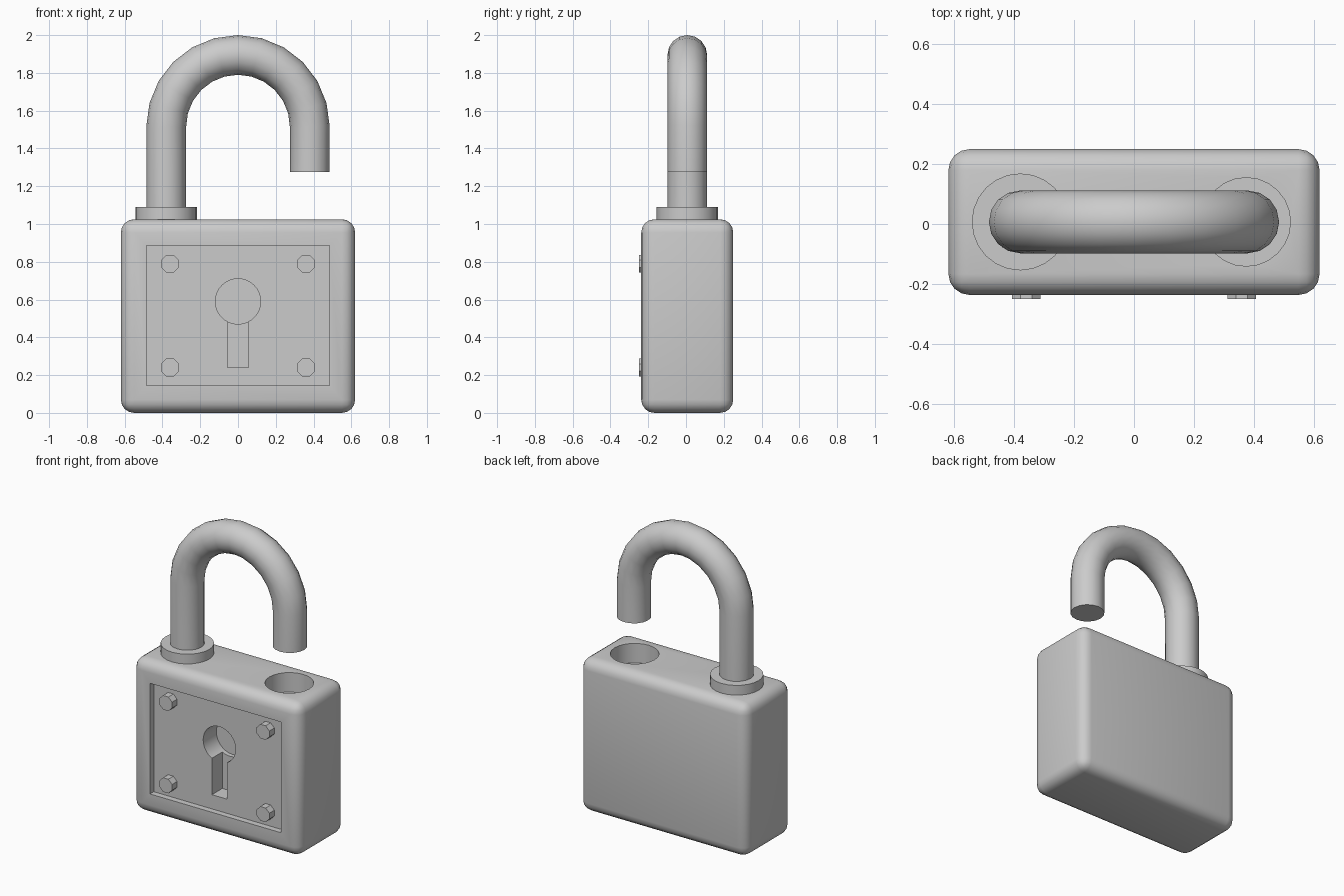
import bpy
from math import radians, cos, sin, pi

if "Cube" in bpy.data.objects:
    bpy.data.objects.remove(bpy.data.objects["Cube"])

CY = 0.007           # depth centre of body and shackle
FRONT = -0.237       # front face of body
FLOOR = FRONT + 0.04 # floor of the recessed plate


def smooth(obj, angle=40):
    bpy.ops.object.select_all(action='DESELECT')
    obj.select_set(True)
    bpy.context.view_layer.objects.active = obj
    bpy.ops.object.shade_smooth_by_angle(angle=radians(angle))


def box(name, x0, x1, y0, y1, z0, z1):
    bpy.ops.mesh.primitive_cube_add(
        size=1, location=((x0 + x1) / 2, (y0 + y1) / 2, (z0 + z1) / 2))
    obj = bpy.context.object
    obj.name = name
    obj.scale = (x1 - x0, y1 - y0, z1 - z0)
    bpy.ops.object.transform_apply(location=False, rotation=False, scale=True)
    return obj


def cylinder(name, r, length, loc, sides, facing_front=False, spin=0):
    rot = (pi / 2, spin, 0) if facing_front else (0, 0, spin)
    bpy.ops.mesh.primitive_cylinder_add(
        vertices=sides, radius=r, depth=length, location=loc, rotation=rot)
    obj = bpy.context.object
    obj.name = name
    return obj


def apply_modifiers(obj):
    bpy.ops.object.select_all(action='DESELECT')
    obj.select_set(True)
    bpy.context.view_layer.objects.active = obj
    for m in list(obj.modifiers):
        bpy.ops.object.modifier_apply(modifier=m.name)


# Rounded lock body
body = box("lock_body", -0.62, 0.62, FRONT, 0.25, 0, 1.025)
bev = body.modifiers.new("round", 'BEVEL')
bev.width, bev.segments = 0.07, 4

# Cutters: plate recess, round keyhole, keyhole slot, shackle socket
cutters = [
    box("recess_cutter", -0.485, 0.485, FRONT - 0.1, FLOOR, 0.145, 0.885),
    cylinder("keyhole_cutter", 0.12, 0.34, (0, FLOOR + 0.14 - 0.17, 0.59), 32, True),
    box("slot_cutter", -0.055, 0.055, FRONT - 0.1, FLOOR + 0.11, 0.24, 0.55),
    cylinder("socket_cutter", 0.148, 0.3, (0.375, CY, 1.025 - 0.13 + 0.15), 24),
]
for c in cutters:
    c.hide_render = True
    m = body.modifiers.new("cut", 'BOOLEAN')
    m.operation, m.solver, m.object = 'DIFFERENCE', 'EXACT', c
apply_modifiers(body)
for c in cutters:
    bpy.data.objects.remove(c)
smooth(body)

# Four screw heads on the recessed plate
for sx, side in ((-1, "left"), (1, "right")):
    for z, level in ((0.24, "lower"), (0.79, "upper")):
        y0, y1 = -0.25, FLOOR + 0.005
        cylinder(f"screw_{level}_{side}", 0.051, y1 - y0,
                 (sx * 0.36, (y0 + y1) / 2, z), 8, True, pi / 8)

# Collar round the fixed leg
smooth(cylinder("shackle_collar", 0.162, 0.075, (-0.38, CY, 1.0525), 24))

# Open shackle: tube swept along a hook-shaped path
R, ZC = 0.38, 1.515
path = [(-R, 1.0)]
path += [(-R * cos(i * pi / 12), ZC + R * sin(i * pi / 12)) for i in range(13)]
path += [(R, 1.275)]
curve = bpy.data.curves.new("shackle", 'CURVE')
curve.dimensions = '3D'
curve.bevel_depth, curve.bevel_resolution = 0.105, 6
curve.use_fill_caps = True
spline = curve.splines.new('POLY')
spline.points.add(len(path) - 1)
for p, (x, z) in zip(spline.points, path):
    p.co = (x, CY, z, 1)
shackle = bpy.data.objects.new("shackle", curve)
bpy.context.collection.objects.link(shackle)
bpy.ops.object.select_all(action='DESELECT')
shackle.select_set(True)
bpy.context.view_layer.objects.active = shackle
bpy.ops.object.convert(target='MESH')
shackle = bpy.context.object
smooth(shackle)
